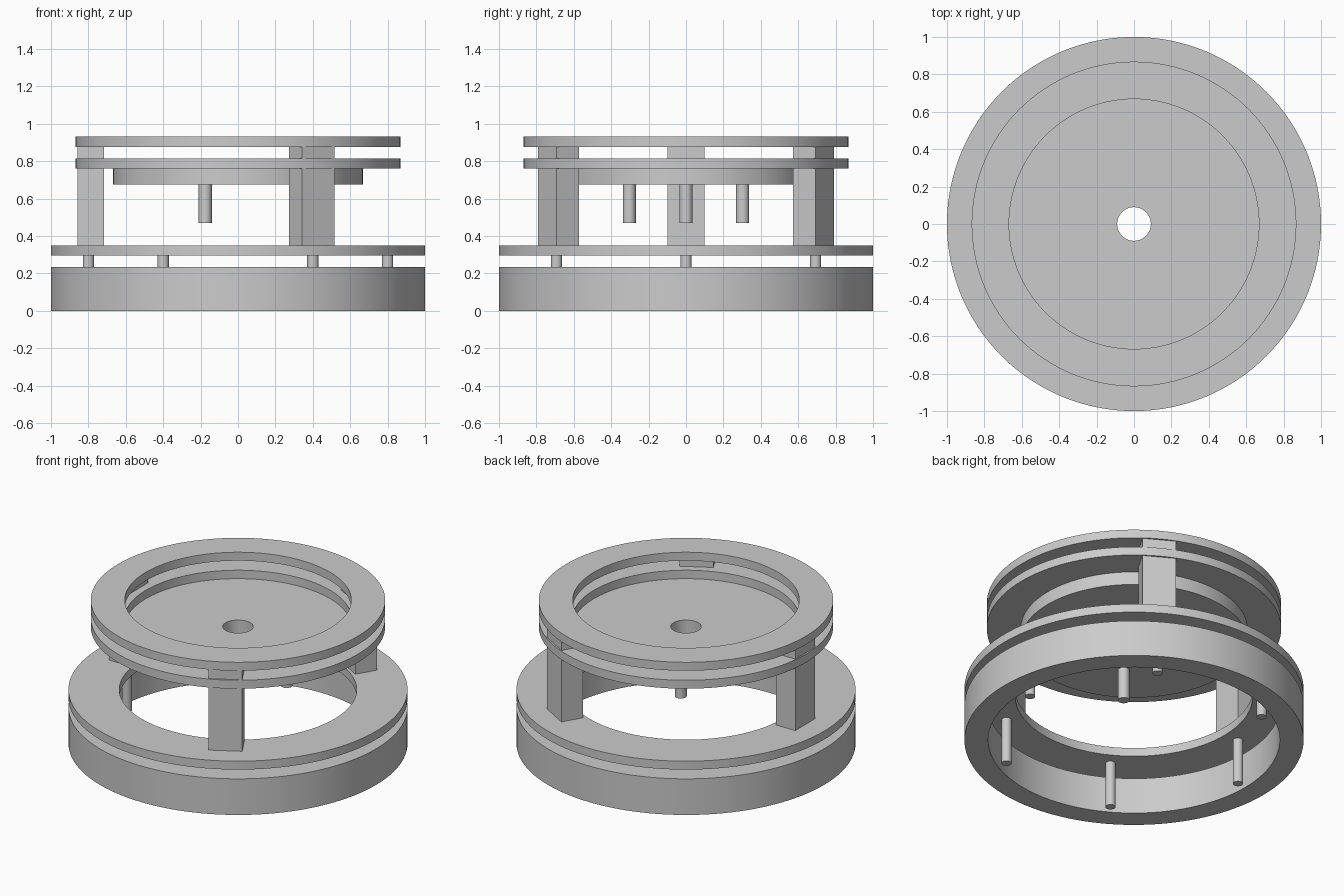
import bpy, bmesh
from math import radians, cos, sin, pi

cube = bpy.data.objects.get("Cube")
if cube:
    bpy.data.objects.remove(cube, do_unlink=True)

grey = bpy.data.materials.new("light_grey")
grey.use_nodes = True
colour = (0.6, 0.6, 0.6, 1)
grey.diffuse_color = colour
grey.node_tree.nodes["Principled BSDF"].inputs["Base Color"].default_value = colour


def finish(name, bm, smooth=True):
    """Turn a bmesh into a named, coloured object."""
    bmesh.ops.recalc_face_normals(bm, faces=bm.faces)
    mesh = bpy.data.meshes.new(name)
    bm.to_mesh(mesh)
    bm.free()
    mesh.materials.append(grey)
    obj = bpy.data.objects.new(name, mesh)
    bpy.context.collection.objects.link(obj)
    if smooth:
        bpy.ops.object.select_all(action='DESELECT')
        obj.select_set(True)
        bpy.context.view_layer.objects.active = obj
        bpy.ops.object.shade_smooth_by_angle(angle=radians(30))
    return obj


def ring(name, outer, inner, z0, z1, segments=128):
    """Rectangular section swept round the z axis."""
    bm = bmesh.new()
    section = [(inner, z0), (outer, z0), (outer, z1), (inner, z1)]
    loops = []
    for i in range(segments):
        a = 2 * pi * i / segments
        loops.append([bm.verts.new((r * cos(a), r * sin(a), z)) for r, z in section])
    for i, here in enumerate(loops):
        there = loops[(i + 1) % segments]
        for j in range(4):
            k = (j + 1) % 4
            bm.faces.new((here[j], there[j], there[k], here[k]))
    return finish(name, bm)


def pin(name, radius, distance, angle, z0, z1):
    """Upright round pin at a polar position."""
    bm = bmesh.new()
    bmesh.ops.create_cone(bm, cap_ends=True, segments=32, radius1=radius,
                          radius2=radius, depth=z1 - z0)
    obj = finish(name, bm)
    a = radians(angle)
    obj.location = (distance * cos(a), distance * sin(a), (z0 + z1) / 2)


def pillar(name, distance, angle, size, z0, z1):
    """Rectangular post turned to face the axis."""
    bm = bmesh.new()
    bmesh.ops.create_cube(bm, size=1)
    bmesh.ops.scale(bm, vec=(size[0], size[1], z1 - z0), verts=bm.verts)
    obj = finish(name, bm, smooth=False)
    a = radians(angle)
    obj.location = (distance * cos(a), distance * sin(a), (z0 + z1) / 2)
    obj.rotation_euler.z = a


# Base: open tube with a raised plate
ring("base_tube", 1.0, 0.86, 0, 0.235)
ring("base_plate", 1.0, 0.70, 0.295, 0.35)
for i in range(6):
    pin(f"base_pin_{i + 1}", 0.03, 0.80, 60 * i, 0, 0.295)

# Upper stage: two rings and a drilled disc hung beneath
ring("lower_ring", 0.868, 0.668, 0.76, 0.815)
ring("top_ring", 0.868, 0.668, 0.877, 0.932)
ring("drilled_disc", 0.668, 0.09, 0.675, 0.76)

# Supports and hanging pins, three of each
for i in range(3):
    pillar(f"pillar_{i + 1}", 0.787, 60 + 120 * i, (0.14, 0.20), 0.35, 0.877)
    pin(f"disc_pin_{i + 1}", 0.035, 0.35, 120 * i, 0.47, 0.675)
